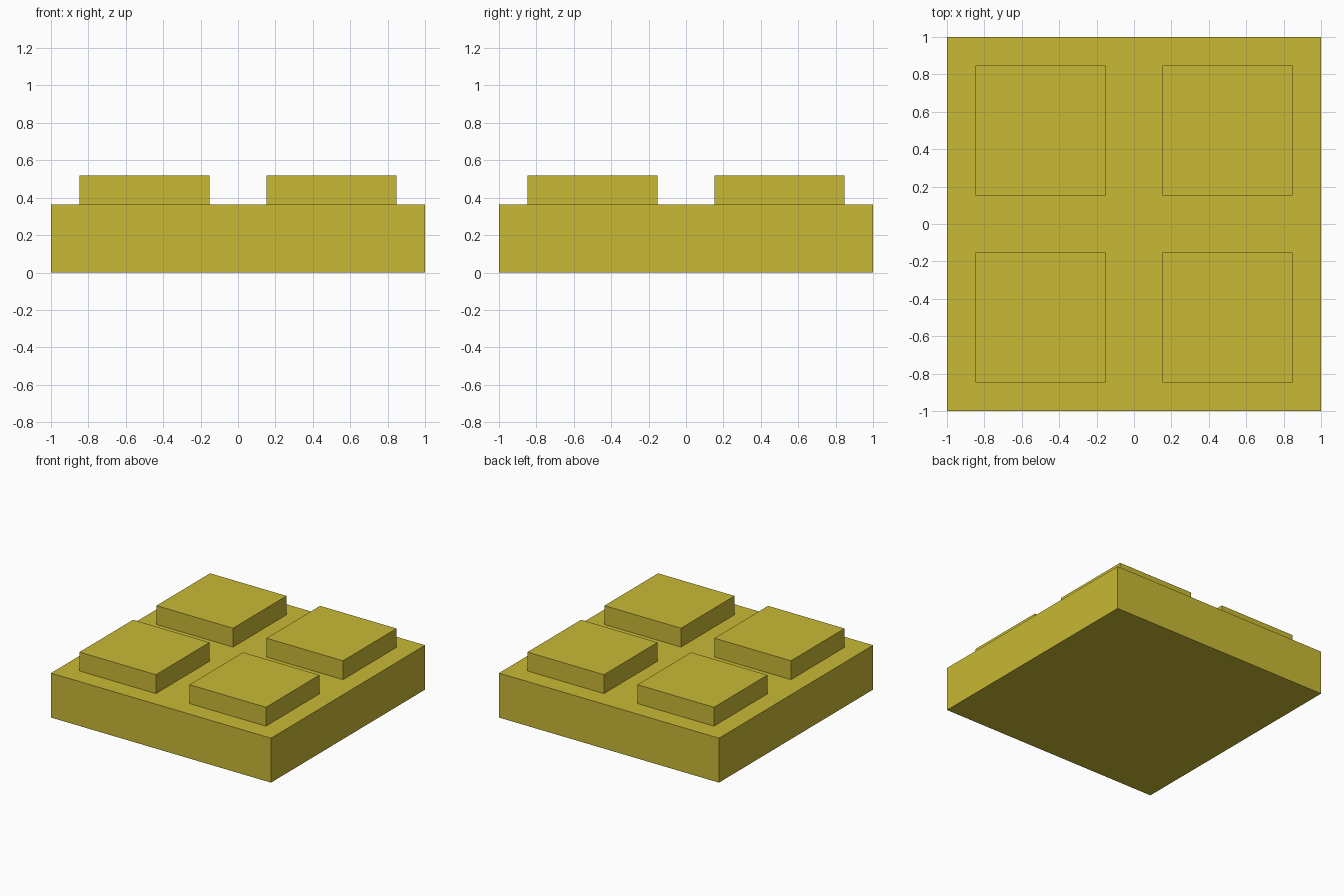
import bpy

cube = bpy.data.objects.get("Cube")
if cube:
    bpy.data.objects.remove(cube, do_unlink=True)

# Single mustard yellow colour
yellow = bpy.data.materials.new("mustard_yellow")
yellow.use_nodes = True
colour = (0.58, 0.485, 0.035, 1)
yellow.diffuse_color = colour
yellow.node_tree.nodes["Principled BSDF"].inputs["Base Color"].default_value = colour


def box(name, x, y, width, bottom, top):
    """Square flat-shaded block between two heights."""
    bpy.ops.mesh.primitive_cube_add(size=1, location=(x, y, (bottom + top) / 2))
    block = bpy.context.object
    block.name = name
    block.scale = (width, width, top - bottom)
    bpy.ops.object.transform_apply(location=False, rotation=False, scale=True)
    block.data.materials.append(yellow)
    return block


BASE_TOP = 0.365
STUD_TOP = 0.52

# Base slab
box("base_slab", 0, 0, 2, 0, BASE_TOP)

# Four raised square studs
for side, x in (("right", -0.5), ("left", 0.5)):
    for end, y in (("front", -0.5), ("back", 0.5)):
        box(f"{end}_{side}_stud", x, y, 0.695, BASE_TOP, STUD_TOP)
